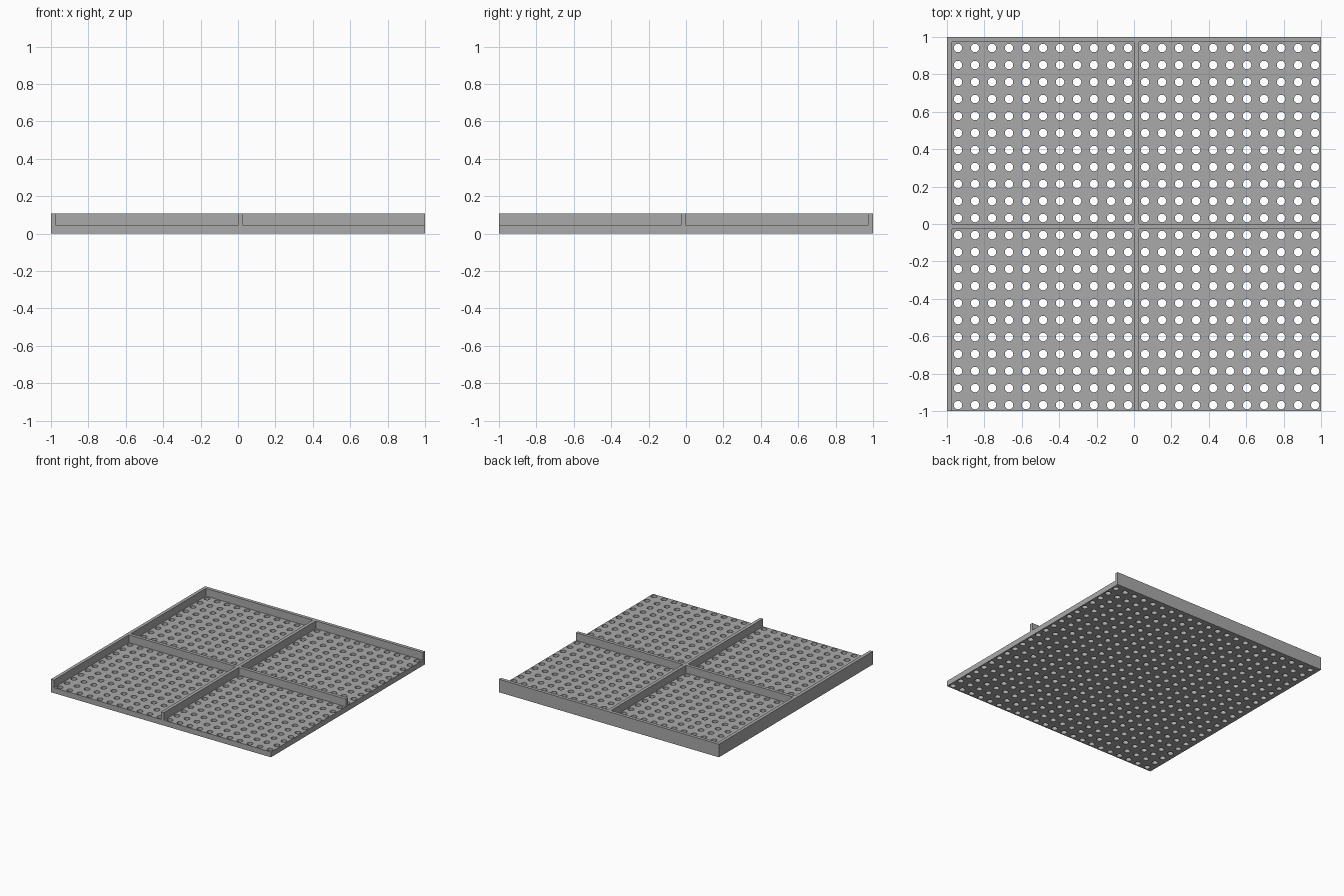
import bpy
import bmesh
from math import cos, sin, pi

cube = bpy.data.objects.get("Cube")
if cube:
    bpy.data.objects.remove(cube, do_unlink=True)

# Sizes
PITCH = 1 / 11
WALL = 0.3 * PITCH
RADIUS = 0.25 * PITCH
FLOOR = 0.044
TOP = 0.107
FIRST = -1 + 0.65 * PITCH
COUNT = 22
SEGMENTS = 24

grey = bpy.data.materials.new("plain grey")
grey.use_nodes = True
colour = (0.4, 0.4, 0.4, 1)
grey.diffuse_color = colour
grey.node_tree.nodes["Principled BSDF"].inputs["Base Color"].default_value = colour


def add_object(name, bm):
    bmesh.ops.recalc_face_normals(bm, faces=bm.faces)
    mesh = bpy.data.meshes.new(name)
    bm.to_mesh(mesh)
    bm.free()
    mesh.materials.append(grey)
    obj = bpy.data.objects.new(name, mesh)
    bpy.context.collection.objects.link(obj)
    return obj


def add_wall(name, x0, x1, y0, y1):
    bm = bmesh.new()
    bmesh.ops.create_cube(bm, size=1)
    for v in bm.verts:
        v.co = (x1 if v.co.x > 0 else x0,
                y1 if v.co.y > 0 else y0,
                TOP if v.co.z > 0 else FLOOR)
    add_object(name, bm)


# Perforated floor: square cells, each with a round hole, thickened upward
centres = [FIRST + i * PITCH for i in range(COUNT)]
bounds = [-1] + [c + PITCH / 2 for c in centres[:-1]] + [1]
bm = bmesh.new()


def cell(cx, cy, x0, x1, y0, y1):
    inner, outer = [], []
    for k in range(SEGMENTS):
        dx, dy = cos(2 * pi * k / SEGMENTS), sin(2 * pi * k / SEGMENTS)
        reach = max(abs(dx), abs(dy))
        sx, sy = dx / reach, dy / reach
        inner.append(bm.verts.new((cx + RADIUS * dx, cy + RADIUS * dy, 0)))
        outer.append(bm.verts.new((cx + sx * (x1 - cx if sx > 0 else cx - x0),
                                   cy + sy * (y1 - cy if sy > 0 else cy - y0), 0)))
    for k in range(SEGMENTS):
        n = (k + 1) % SEGMENTS
        bm.faces.new((inner[k], outer[k], outer[n], inner[n]))


for i, cx in enumerate(centres):
    for j, c in enumerate(centres):
        cell(cx, -c, bounds[i], bounds[i + 1], -bounds[j + 1], -bounds[j])
bmesh.ops.remove_doubles(bm, verts=bm.verts, dist=0.0005)
raised = bmesh.ops.extrude_face_region(bm, geom=bm.faces[:], use_keep_orig=True)
bmesh.ops.translate(bm, vec=(0, 0, FLOOR),
                    verts=[g for g in raised["geom"] if isinstance(g, bmesh.types.BMVert)])
floor = add_object("perforated_floor", bm)
bpy.ops.object.select_all(action="DESELECT")
floor.select_set(True)
bpy.context.view_layer.objects.active = floor
bpy.ops.object.shade_smooth_by_angle()

# Outer walls on two sides and the crossing ribs
add_wall("right_wall", -1, -1 + WALL, -1, 1)
add_wall("back_wall", -1 + WALL, 1, 1 - WALL, 1)
add_wall("long_rib", 0, WALL, -1, 1 - WALL)
add_wall("cross_rib_right", -1 + WALL, 0, -WALL, 0)
add_wall("cross_rib_left", WALL, 1, -WALL, 0)
